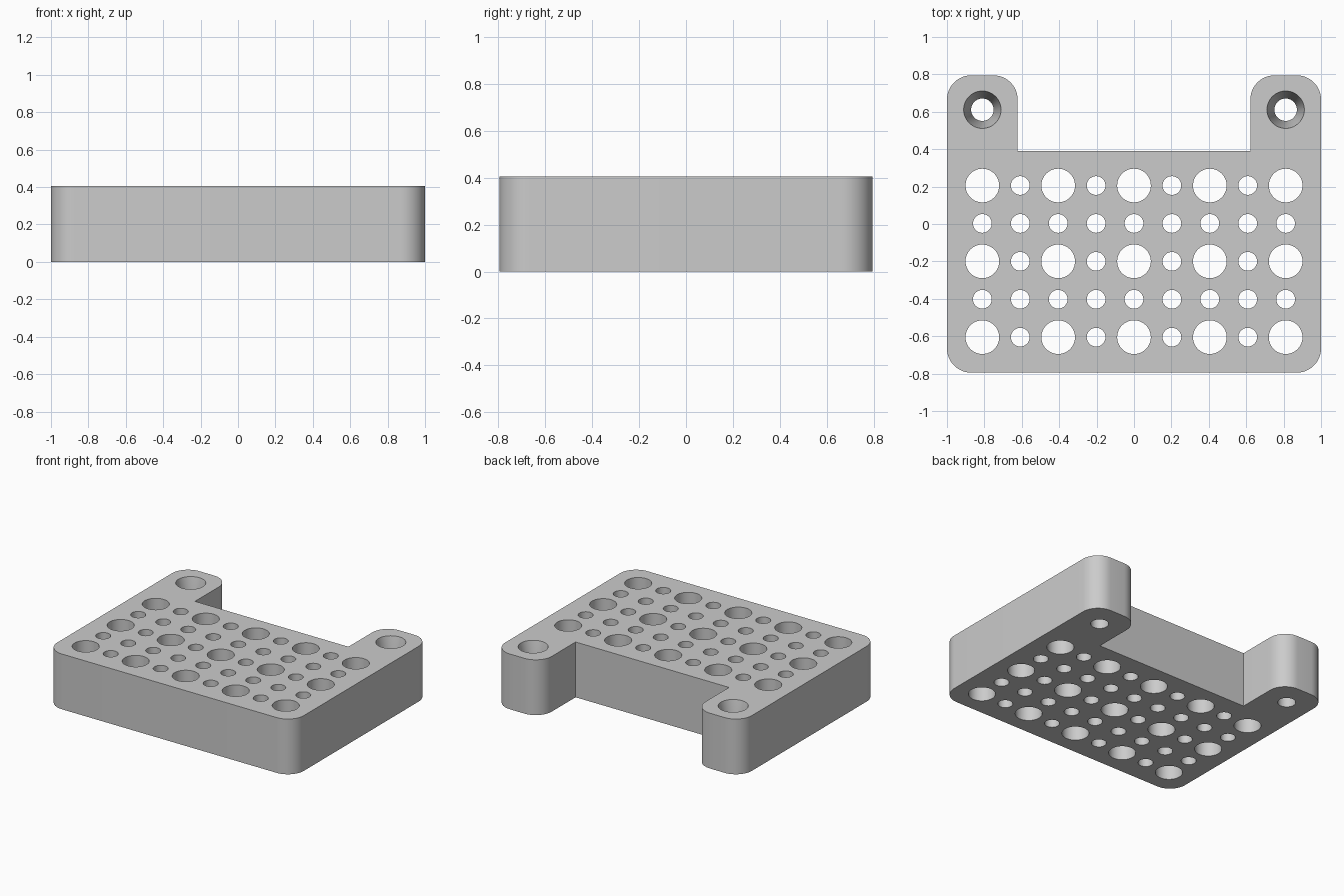
import bpy, bmesh
from math import cos, sin, pi, radians

if "Cube" in bpy.data.objects:
    bpy.data.objects.remove(bpy.data.objects["Cube"])

HEIGHT, PITCH = 0.405, 0.2027
HALF_Y = 0.795
CORNER = 0.13
ARM_X, ARM_Y = 0.622, 0.39       # inner side of the arms, back of the plate

grey = bpy.data.materials.new("plain grey")
grey.use_nodes = True
colour = (0.6, 0.6, 0.6, 1)
grey.diffuse_color = colour
grey.node_tree.nodes["Principled BSDF"].inputs["Base Color"].default_value = colour


def make_object(name, bm):
    bmesh.ops.recalc_face_normals(bm, faces=bm.faces)
    mesh = bpy.data.meshes.new(name)
    bm.to_mesh(mesh)
    bm.free()
    obj = bpy.data.objects.new(name, mesh)
    bpy.context.collection.objects.link(obj)
    return obj


def rounded(x, y, start, steps=12):
    """Quarter-circle corner whose box corner is (x, y), beginning at a given angle."""
    sx = 1 if start in (0, 270) else -1
    sy = 1 if start in (0, 90) else -1
    cx, cy = x - sx * CORNER, y - sy * CORNER
    angles = [radians(start) + pi / 2 * i / steps for i in range(steps + 1)]
    return [(cx + CORNER * cos(a), cy + CORNER * sin(a)) for a in angles]


def add_turned(bm, x, y, profile, sides=48):
    """Closed turned solid from (radius, z) rings, bottom to top."""
    rings = [[bm.verts.new((x + r * cos(2 * pi * i / sides), y + r * sin(2 * pi * i / sides), z))
              for i in range(sides)] for r, z in profile]
    for low, high in zip(rings, rings[1:]):
        for i in range(sides):
            j = (i + 1) % sides
            bm.faces.new((low[i], low[j], high[j], high[i]))
    bm.faces.new(rings[0][::-1])
    bm.faces.new(rings[-1])


# Plate with two rounded arms at the back
outline = (rounded(-1, -HALF_Y, 180) + rounded(1, -HALF_Y, 270)
           + rounded(1, HALF_Y, 0) + rounded(ARM_X, HALF_Y, 90)
           + [(ARM_X, ARM_Y), (-ARM_X, ARM_Y)]
           + rounded(-ARM_X, HALF_Y, 0) + rounded(-1, HALF_Y, 90))
bm = bmesh.new()
base = bm.faces.new([bm.verts.new((x, y, 0)) for x, y in outline])
walls = bmesh.ops.extrude_face_region(bm, geom=[base], use_keep_orig=True)
top = [v for v in walls["geom"] if isinstance(v, bmesh.types.BMVert)]
bmesh.ops.translate(bm, verts=top, vec=(0, 0, HEIGHT))
plate = make_object("mounting_plate", bm)

# Cutter: grid of large and small through holes, large where both indices are even
bm = bmesh.new()
for col in range(9):
    for row in range(5):
        radius = 0.09 if col % 2 == 0 and row % 2 == 0 else 0.05
        add_turned(bm, (col - 4) * PITCH, (row - 3) * PITCH + 0.003,
                   [(radius, -0.1), (radius, HEIGHT + 0.1)])

# Cutter: countersunk screw hole in each arm
for side in (-1, 1):
    add_turned(bm, side * 4 * PITCH, 3 * PITCH + 0.003,
               [(0.06, -0.1), (0.06, HEIGHT - 0.2), (0.1, HEIGHT), (0.1, HEIGHT + 0.1)])
cutter = make_object("hole_cutter", bm)
cutter.hide_render = True

cut = plate.modifiers.new("holes", "BOOLEAN")
cut.operation = "DIFFERENCE"
cut.solver = "EXACT"
cut.object = cutter

bpy.ops.object.select_all(action="DESELECT")
plate.select_set(True)
bpy.context.view_layer.objects.active = plate
bpy.ops.object.modifier_apply(modifier=cut.name)
bpy.data.objects.remove(cutter)

plate.data.materials.clear()
plate.data.materials.append(grey)
bpy.ops.object.shade_smooth_by_angle(angle=radians(30))
